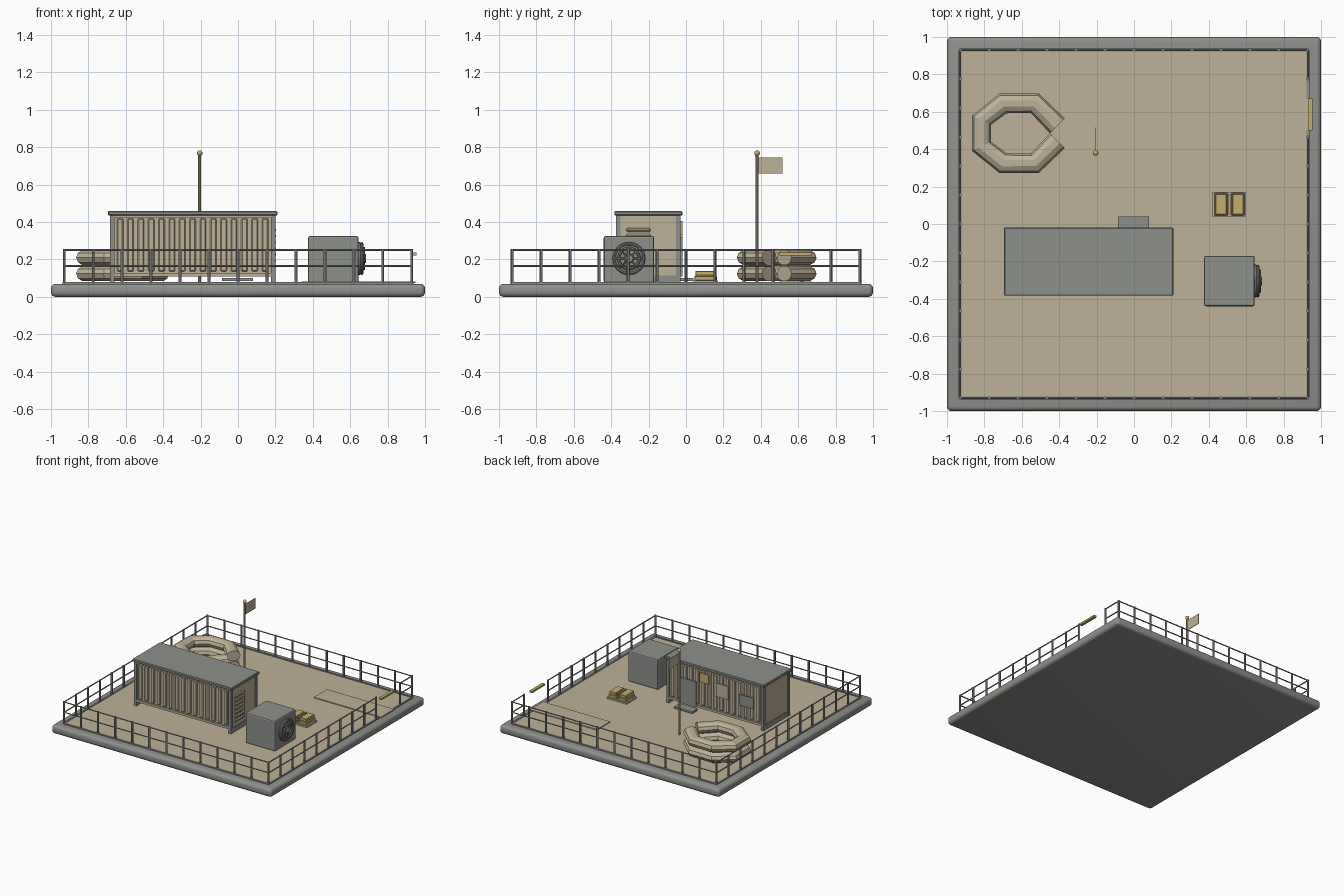
import bpy, math
from mathutils import Vector

if "Cube" in bpy.data.objects:
    bpy.data.objects.remove(bpy.data.objects["Cube"])


def material(name, rgb):
    m = bpy.data.materials.new(name)
    m.use_nodes = True
    m.diffuse_color = (*rgb, 1)
    node = next(n for n in m.node_tree.nodes if n.type == "BSDF_PRINCIPLED")
    node.inputs["Base Color"].default_value = (*rgb, 1)
    return m


TAN = material("sand tan", (0.51, 0.44, 0.31))
GREY = material("steel grey", (0.27, 0.28, 0.26))
YELLOW = material("mustard yellow", (0.56, 0.42, 0.16))


def finish(name, mat, bevel=0, segments=1):
    ob = bpy.context.object
    ob.name = name
    ob.data.materials.append(mat)
    if bevel:
        mod = ob.modifiers.new("bevel", "BEVEL")
        mod.width, mod.segments = bevel, segments
        bpy.ops.object.modifier_apply(modifier="bevel")
    return ob


def box(name, x, y, z, mat, bevel=0, segments=1):
    """Box given by (low, high) ranges on each axis."""
    bpy.ops.mesh.primitive_cube_add(size=1)
    ob = bpy.context.object
    spans = (x, y, z)
    for v in ob.data.vertices:
        v.co = [s[0] if c < 0 else s[1] for s, c in zip(spans, v.co)]
    return finish(name, mat, bevel, segments)


def rod(name, a, b, r, mat, sides=8, bevel=0):
    """Cylinder from point a to point b."""
    a, b = Vector(a), Vector(b)
    bpy.ops.mesh.primitive_cylinder_add(
        vertices=sides, radius=r, depth=(b - a).length, location=(a + b) / 2,
        rotation=(b - a).to_track_quat("Z", "Y").to_euler())
    ob = finish(name, mat, bevel)
    bpy.ops.object.shade_smooth_by_angle()
    return ob


def around(c, half):
    return (c - half, c + half)


# Floating platform and deck
box("platform_hull", (-1, 1), (-1, 1), (0, 0.07), GREY, 0.025, 4)
bpy.ops.object.shade_smooth_by_angle()
E, DECK = 0.93, 0.08
box("deck", (-E, E), (-E, E), (0.06, DECK - 0.004), TAN)
for s in (-1, 1):
    box("deck_kerb", (-E, E), around(s * E, 0.007), (0.06, DECK), GREY)
    box("deck_kerb", around(s * E, 0.007), (-E, E), (0.06, DECK), GREY)

# Railing, with a gap for the gangway on the +x side
SPANS = 12
STEP = 2 * E / SPANS
GAP = (E - 3 * STEP, E - STEP)
for i in range(SPANS):
    t = -E + i * STEP
    corners = [(t, -E), (E, t), (-t, E), (-E, -t)]
    for x, y in corners:
        if x == E and GAP[0] + 0.05 < y < GAP[1] - 0.05:
            continue
        rod("rail_post", (x, y, 0.07), (x, y, 0.255), 0.008, GREY, 6)
for z in (0.165, 0.25):
    for a, b in (((-E, -E), (E, -E)), ((-E, E), (E, E)), ((-E, -E), (-E, E)),
                 ((E, -E), (E, GAP[0])), ((E, GAP[1]), (E, E))):
        rod("rail_bar", (*a, z), (*b, z), 0.005, GREY, 6)
box("gangway_bar", (0.93, 0.955), (0.5, 0.67), (0.222, 0.237), YELLOW)
box("gangway_plate", (0.34, 0.95), (0.5, 0.67), (0.074, 0.083), TAN)

# Container cabin: shell, frame, roof
X0, X1, Y0, Y1 = -0.685, 0.2, -0.375, -0.03
box("cabin_body", (X0 + 0.01, X1 - 0.008), (Y0 + 0.014, Y1 - 0.012), (0.11, 0.44), TAN)
box("cabin_roof", (-0.695, 0.21), (-0.383, -0.02), (0.435, 0.458), GREY, 0.004)
for x in (X0 + 0.012, X1 - 0.012):
    for y in (Y0 + 0.012, Y1 - 0.012):
        box("cabin_corner_post", around(x, 0.012), around(y, 0.012), (0.07, 0.44), GREY)
    box("cabin_end_sill", around(x, 0.01), (Y0, Y1), (0.075, 0.115), GREY)

# Corrugated long walls
RIBS = 15
for i in range(RIBS):
    x = X0 + 0.055 + i * (X1 - X0 - 0.11) / (RIBS - 1)
    for y in (Y0 + 0.011, Y1 - 0.009):
        box("wall_rib", around(x, 0.017), around(y, 0.008), (0.135, 0.42), TAN, 0.006)
for y in (Y0 + 0.01, Y1 - 0.008):
    for z in (0.118, 0.43):
        box("wall_border", (X0 + 0.02, X1 - 0.02), around(y, 0.008), around(z, 0.009), TAN)

# Louvre vent on the +x end
for i in range(7):
    z = 0.16 + i * 0.033
    box("vent_slat", (0.188, 0.203), (-0.32, -0.19), around(z, 0.01), TAN, 0.006)

# Back wall door, step and patches
box("door", (-0.075, 0.075), (-0.03, -0.02), (0.11, 0.32), GREY)
box("door_step", (-0.085, 0.08), (-0.03, 0.04), (0.085, 0.1), GREY)
for name, x, z, mat in (("notice_panel", (-0.19, -0.11), (0.33, 0.405), YELLOW),
                        ("wall_patch", (-0.37, -0.26), (0.25, 0.36), TAN),
                        ("wall_hatch", (-0.6, -0.47), (0.235, 0.325), GREY)):
    box(name, x, (-0.029, -0.02), z, mat)

# Generator with round fan on its +x side
box("generator", (0.375, 0.645), (-0.44, -0.17), (0.075, 0.325), GREY, 0.01, 2)
FY, FZ = -0.305, 0.205
rod("fan_base", (0.64, FY, FZ), (0.655, FY, FZ), 0.088, GREY, 24, 0.004)
for r, x in ((0.08, 0.662), (0.055, 0.672)):
    bpy.ops.mesh.primitive_torus_add(
        major_segments=24, minor_segments=8, major_radius=r, minor_radius=0.008,
        location=(x, FY, FZ), rotation=(0, math.pi / 2, 0))
    finish("fan_ring", GREY)
    bpy.ops.object.shade_smooth_by_angle()
for i in range(8):
    a = i * math.pi / 4
    rod("fan_spoke", (0.676, FY, FZ),
        (0.664, FY + 0.08 * math.cos(a), FZ + 0.08 * math.sin(a)), 0.005, GREY, 6)
rod("fan_hub", (0.65, FY, FZ), (0.685, FY, FZ), 0.025, GREY, 16, 0.004)

# Pallet with stacked planks
box("pallet", (0.42, 0.6), (0.04, 0.17), (0.076, 0.088), TAN)
for x in (0.465, 0.555):
    box("plank_lower", around(x, 0.035), (0.045, 0.165), (0.088, 0.112), YELLOW, 0.003)
    box("plank_upper", around(x, 0.03), (0.05, 0.16), (0.114, 0.138), YELLOW, 0.003)
box("plank_middle", around(0.51, 0.006), (0.05, 0.16), (0.088, 0.138), YELLOW)

# Two inflatable raft tubes, open at the +x end
lower = [(-0.41, 0.445), (-0.53, 0.325), (-0.7, 0.325), (-0.815, 0.415)]
path = lower + [(x, 0.97 - y) for x, y in reversed(lower)]
for z in (0.124, 0.21):
    curve = bpy.data.curves.new("raft_tube", "CURVE")
    curve.dimensions = "3D"
    curve.bevel_depth, curve.bevel_resolution, curve.use_fill_caps = 0.056, 3, True
    spline = curve.splines.new("POLY")
    spline.points.add(len(path) - 1)
    for p, (x, y) in zip(spline.points, path):
        p.co = (x, y, 0, 1)
    ob = bpy.data.objects.new("raft_tube", curve)
    bpy.context.collection.objects.link(ob)
    ob.location.z, ob.scale.z = z, 0.76
    bpy.ops.object.select_all(action="DESELECT")
    ob.select_set(True)
    bpy.context.view_layer.objects.active = ob
    bpy.ops.object.convert(target="MESH")
    finish("raft_tube", TAN)
    bpy.ops.object.shade_smooth_by_angle()

# Flagpole and flag
FX, PY = -0.205, 0.38
rod("flagpole", (FX, PY, 0.07), (FX, PY, 0.765), 0.008, TAN, 10)
bpy.ops.mesh.primitive_uv_sphere_add(segments=12, ring_count=8, radius=0.015,
                                     location=(FX, PY, 0.768))
finish("flagpole_ball", YELLOW)
bpy.ops.object.shade_smooth_by_angle()
box("flag", around(FX, 0.002), (PY, 0.515), (0.66, 0.745), TAN)
